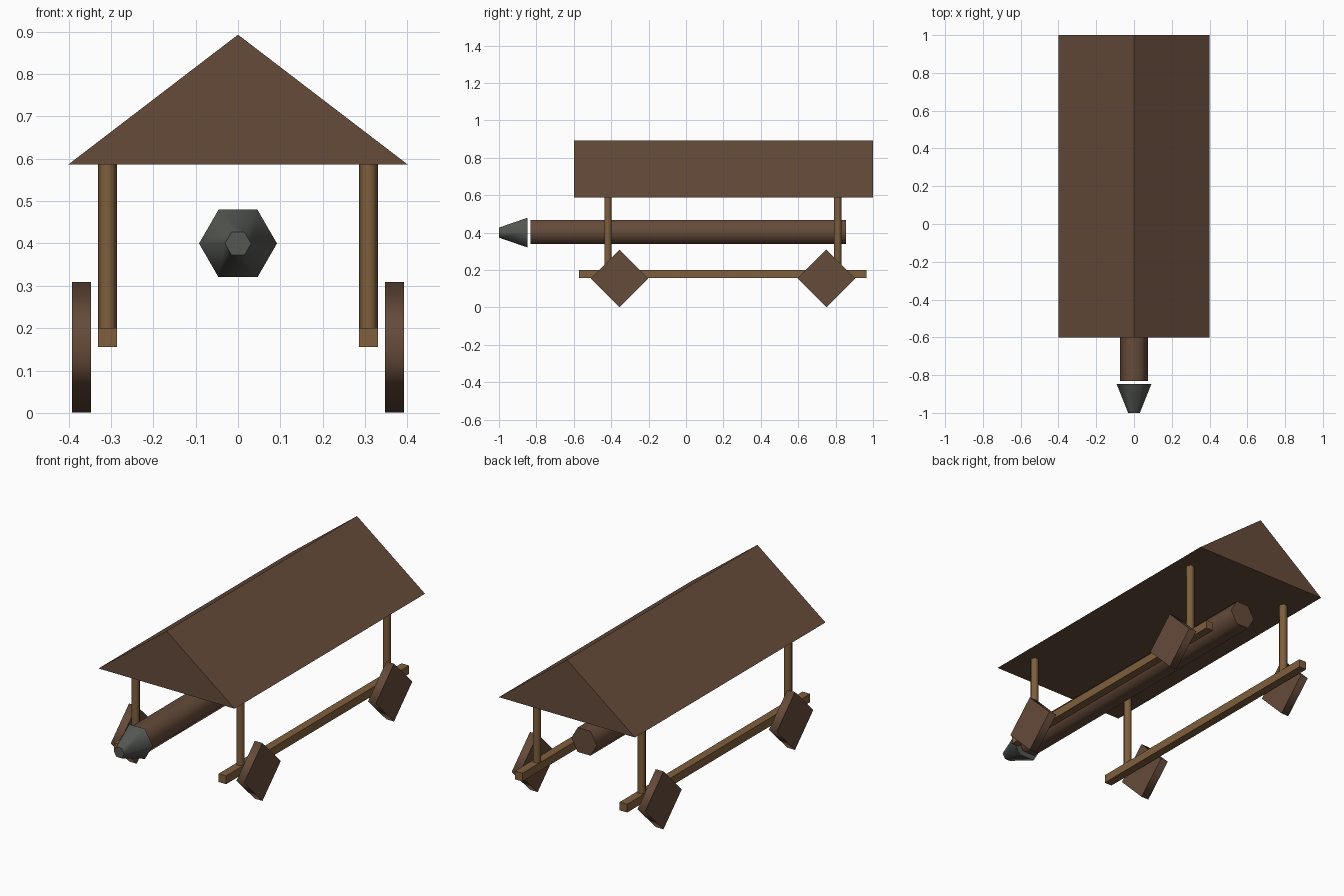
import bpy, bmesh
from math import pi
from mathutils import Matrix, Vector

cube = bpy.data.objects.get("Cube")
if cube:
    bpy.data.objects.remove(cube, do_unlink=True)


def material(name, rgb):
    m = bpy.data.materials.new(name)
    m.use_nodes = True
    color = (*rgb, 1)
    m.diffuse_color = color
    bsdf = m.node_tree.nodes["Principled BSDF"]
    bsdf.inputs["Base Color"].default_value = color
    bsdf.inputs["Roughness"].default_value = 0.8
    return m


DARK_WOOD = material("dark_wood", (0.13, 0.07, 0.042))
LIGHT_WOOD = material("light_wood", (0.21, 0.112, 0.046))
IRON = material("iron", (0.09, 0.095, 0.085))


def finish(bm, name, mat):
    bmesh.ops.recalc_face_normals(bm, faces=bm.faces[:])
    mesh = bpy.data.meshes.new(name)
    bm.to_mesh(mesh)
    bm.free()
    mesh.materials.append(mat)
    obj = bpy.data.objects.new(name, mesh)
    bpy.context.collection.objects.link(obj)
    return obj


def rod(name, mat, start, end, r1, r2, sides):
    """Prism or cone frustum between two points, smooth sides and flat caps."""
    start, end = Vector(start), Vector(end)
    axis = end - start
    bm = bmesh.new()
    bmesh.ops.create_cone(bm, cap_ends=True, segments=sides, radius1=r1,
                          radius2=r2, depth=axis.length)
    # put a corner on the local x axis
    corner = max(bm.verts, key=lambda v: v.co.x).co
    turn = Matrix.Rotation(-Vector((1, 0)).angle_signed(corner.xy) * -1, 4, "Z")
    bm.transform(turn)
    for f in bm.faces:
        f.smooth = abs(f.normal.z) < 0.99
        f.normal_update()
        f.smooth = abs(f.normal.z) < 0.99
    if abs(axis.y) > 0:
        rot = Matrix.Rotation(-pi / 2 if axis.y > 0 else pi / 2, 4, "X")
    elif abs(axis.x) > 0:
        rot = Matrix.Rotation(pi / 2, 4, "Y")
    else:
        rot = Matrix.Identity(4)
    bm.transform(Matrix.Translation((start + end) / 2) @ rot)
    return finish(bm, name, mat)


def box(name, mat, center, size):
    bm = bmesh.new()
    bmesh.ops.create_cube(bm, size=1)
    bm.transform(Matrix.Translation(center) @ Matrix.Diagonal((*size, 1)))
    return finish(bm, name, mat)


# Gabled roof: a solid triangular prism
bm = bmesh.new()
gable = bm.faces.new([bm.verts.new((x, -0.6, z))
                      for x, z in ((-0.4, 0.587), (0.4, 0.587), (0, 0.893))])
grown = bmesh.ops.extrude_face_region(bm, geom=[gable], use_keep_orig=True)
bmesh.ops.translate(bm, vec=(0, 1.6, 0),
                    verts=[v for v in grown["geom"] if isinstance(v, bmesh.types.BMVert)])
finish(bm, "roof", DARK_WOOD)

# Hanging ram and its iron head
rod("ram_log", DARK_WOOD, (0, -0.832, 0.403), (0, 0.856, 0.403), 0.075, 0.075, 6)
rod("ram_head", IRON, (0, -0.847, 0.4), (0, -1, 0.4), 0.092, 0.031, 6)

# Side beams, posts and four-cornered wheels
for side, s in (("left", 1), ("right", -1)):
    x = s * 0.308
    box(f"{side}_beam", LIGHT_WOOD, (x, 0.197, 0.178), (0.044, 1.537, 0.044))
    for end, post_y, wheel_y in (("front", -0.418, -0.355), ("back", 0.811, 0.75)):
        rod(f"{end}_{side}_post", LIGHT_WOOD, (x, post_y, 0.18), (x, post_y, 0.59),
            0.022, 0.022, 6)
        rod(f"{end}_{side}_wheel", DARK_WOOD, (s * 0.37 - 0.0225, wheel_y, 0.155),
            (s * 0.37 + 0.0225, wheel_y, 0.155), 0.154, 0.154, 4)
